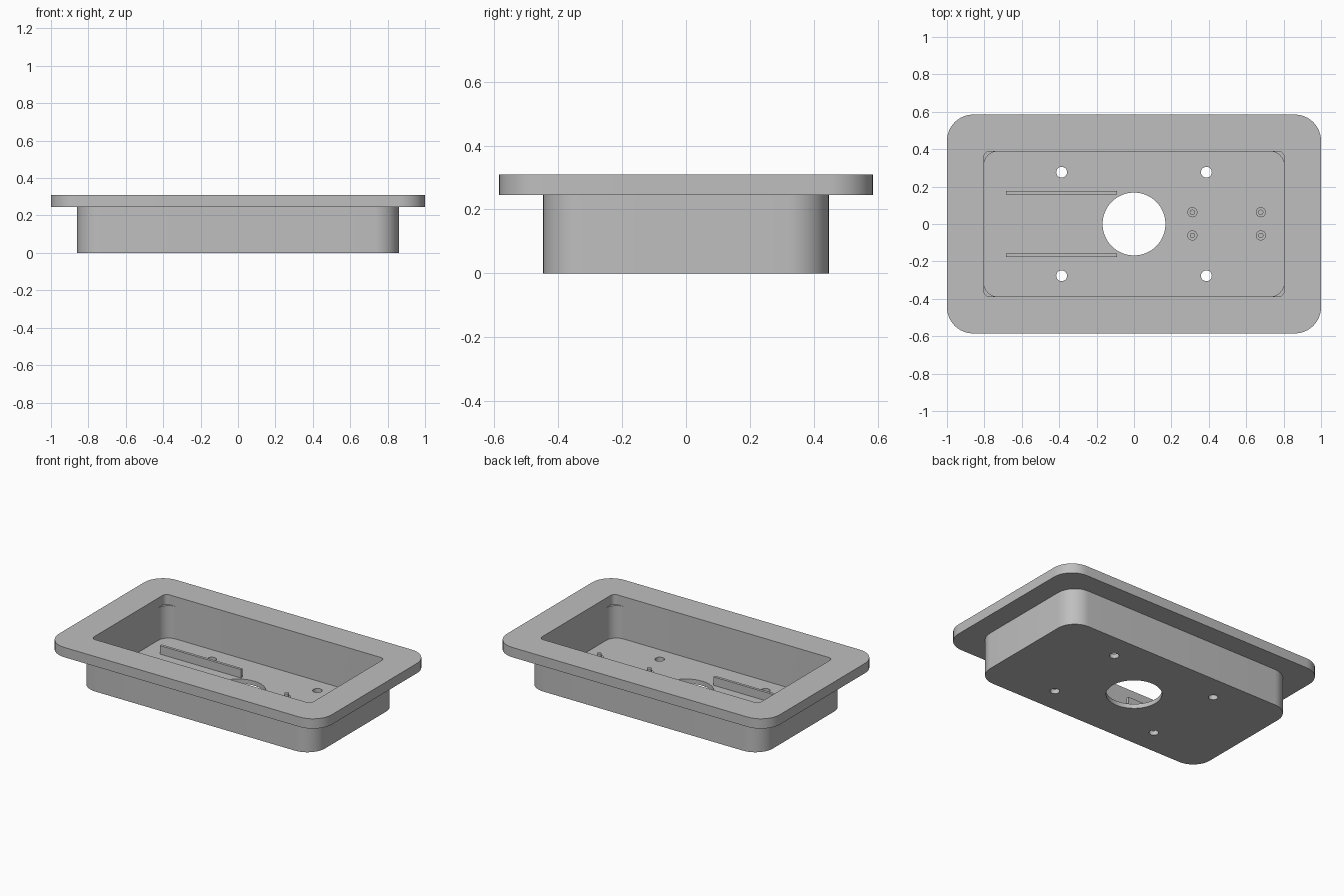
import bpy
import bmesh
from math import cos, sin, pi, radians

if "Cube" in bpy.data.objects:
    bpy.data.objects.remove(bpy.data.objects["Cube"])

FLOOR = 0.03      # top of the tray floor
LIP = 0.245       # underside of the flange
TOP = 0.31        # top of the flange

grey = bpy.data.materials.new("plain grey")
grey.use_nodes = True
colour = (0.52, 0.52, 0.52, 1)
grey.diffuse_color = colour
grey.node_tree.nodes["Principled BSDF"].inputs["Base Color"].default_value = colour


def finish(name, bm):
    """Turn a bmesh into a grey object with smooth curves and sharp edges."""
    bmesh.ops.recalc_face_normals(bm, faces=bm.faces)
    mesh = bpy.data.meshes.new(name)
    bm.to_mesh(mesh)
    bm.free()
    mesh.materials.append(grey)
    obj = bpy.data.objects.new(name, mesh)
    bpy.context.collection.objects.link(obj)
    return obj


def activate(obj):
    bpy.ops.object.select_all(action='DESELECT')
    obj.select_set(True)
    bpy.context.view_layer.objects.active = obj


def smooth(obj):
    activate(obj)
    bpy.ops.object.shade_smooth_by_angle(angle=radians(30))


def rounded_loop(bm, hx, hy, r, z, steps=12):
    """Closed loop of vertices around a rounded rectangle."""
    verts = []
    for i, (sx, sy) in enumerate([(1, 1), (-1, 1), (-1, -1), (1, -1)]):
        for k in range(steps + 1):
            a = (i + k / steps) * pi / 2
            verts.append(bm.verts.new((sx * (hx - r) + r * cos(a),
                                       sy * (hy - r) + r * sin(a), z)))
    return verts


def circle_loop(bm, x, y, r, z, n):
    return [bm.verts.new((x + r * cos(2 * pi * k / n),
                          y + r * sin(2 * pi * k / n), z)) for k in range(n)]


def skin(bm, loops):
    """Bridge successive loops and cap both ends."""
    for a, b in zip(loops, loops[1:]):
        n = len(a)
        for i in range(n):
            j = (i + 1) % n
            bm.faces.new((a[i], a[j], b[j], b[i]))
    bm.faces.new(loops[0])
    bm.faces.new(loops[-1])


# Tray: outer wall, flange, opening, cavity and floor as one skin
bm = bmesh.new()
profile = [
    (0.86, 0.447, 0.13, 0),
    (0.86, 0.447, 0.13, LIP),
    (1.0, 0.585, 0.14, LIP),
    (1.0, 0.585, 0.14, TOP),
    (0.803, 0.388, 0.03, TOP),
    (0.803, 0.388, 0.03, LIP),
    (0.803, 0.388, 0.075, LIP),
    (0.803, 0.388, 0.075, FLOOR),
]
skin(bm, [rounded_loop(bm, *p) for p in profile])
tray = finish("flanged_tray", bm)

# Floor holes: one large centre hole and four screw holes
bm = bmesh.new()
holes = [(0, 0, 0.168, 64)]
holes += [(sx * 0.387, sy * 0.277, 0.029, 24) for sx in (-1, 1) for sy in (-1, 1)]
for x, y, r, n in holes:
    skin(bm, [circle_loop(bm, x, y, r, z, n) for z in (-0.05, 0.1)])
cutter = finish("hole_cutter", bm)
cutter.hide_render = True
activate(tray)
cut = tray.modifiers.new("holes", 'BOOLEAN')
cut.operation = 'DIFFERENCE'
cut.solver = 'EXACT'
cut.object = cutter
bpy.ops.object.modifier_apply(modifier=cut.name)
bpy.data.objects.remove(cutter)
smooth(tray)

# Two upright guide rails on the floor
for side, sy in (("back", 1), ("front", -1)):
    bm = bmesh.new()
    bmesh.ops.create_cube(bm, size=1)
    for v in bm.verts:
        v.co.x = -0.387 + v.co.x * 0.594
        v.co.y = sy * 0.168 + v.co.y * 0.018
        v.co.z = FLOOR + (v.co.z + 0.5) * 0.056
    finish(side + "_guide_rail", bm)

# Four stepped mounting pegs: wide shoulder with a thin pin
for x in (0.312, 0.678):
    for y in (-0.061, 0.063):
        bm = bmesh.new()
        steps = [(0.027, FLOOR), (0.027, FLOOR + 0.02),
                 (0.014, FLOOR + 0.02), (0.014, FLOOR + 0.044)]
        skin(bm, [circle_loop(bm, x, y, r, z, 24) for r, z in steps])
        smooth(finish("mounting_peg", bm))
